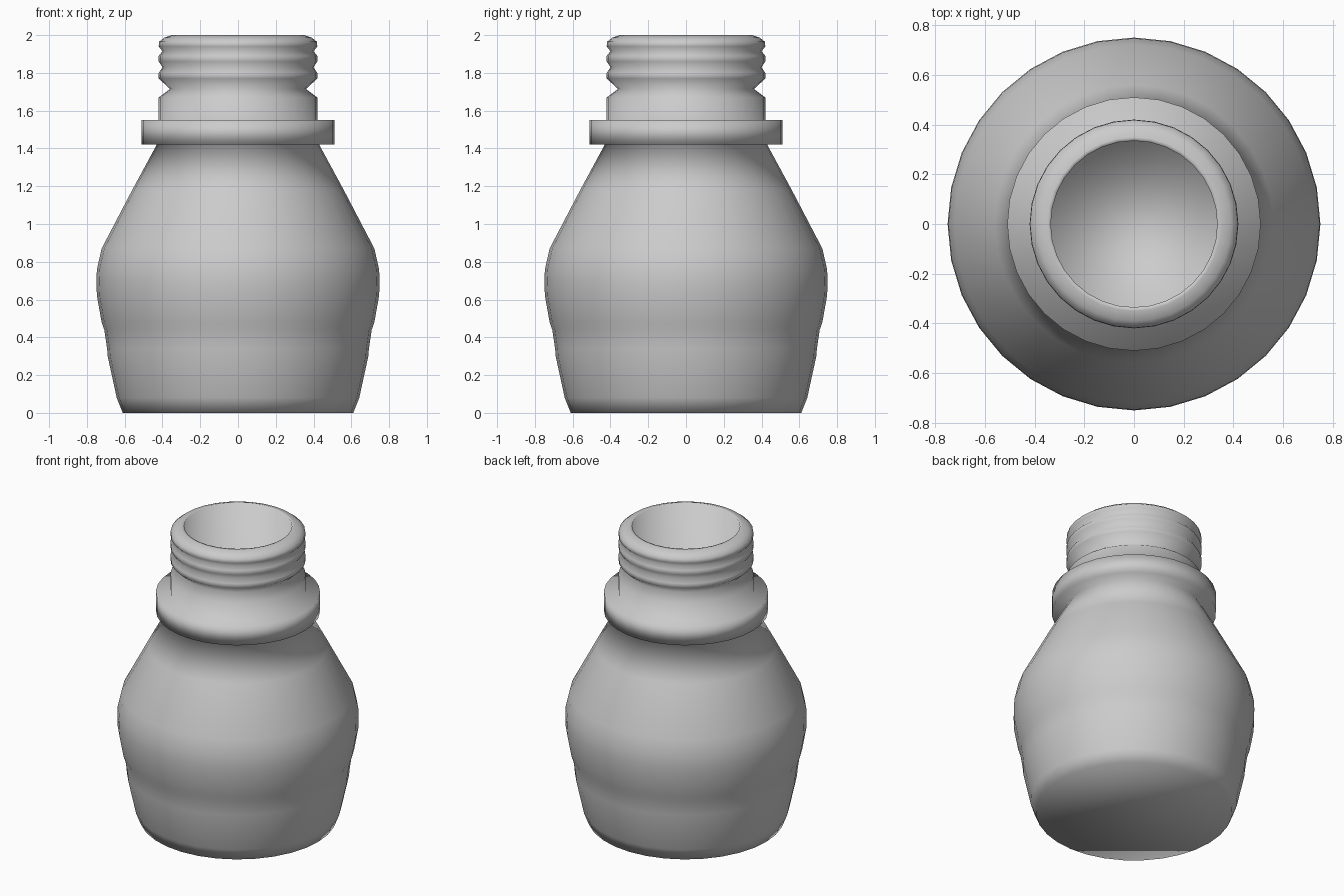
import bpy, bmesh
from math import cos, sin, pi

if "Cube" in bpy.data.objects:
    bpy.data.objects.remove(bpy.data.objects["Cube"])

SIDES = 32


def lathe(name, profile):
    """Revolve (radius, height) points around z and cap both ends."""
    bm = bmesh.new()
    rings = []
    for r, z in profile:
        rings.append([bm.verts.new((r * cos(2 * pi * i / SIDES), r * sin(2 * pi * i / SIDES), z))
                      for i in range(SIDES)])
    for a, b in zip(rings, rings[1:]):
        for i in range(SIDES):
            j = (i + 1) % SIDES
            bm.faces.new((a[i], a[j], b[j], b[i]))
    bm.faces.new(rings[0][::-1])
    bm.faces.new(rings[-1])
    for f in bm.faces:
        f.smooth = True
    mesh = bpy.data.meshes.new(name)
    bm.to_mesh(mesh)
    bm.free()
    obj = bpy.data.objects.new(name, mesh)
    bpy.context.collection.objects.link(obj)
    return obj


# Belly with a shallow band, tapering into the shoulder
body = [(0.61, 0), (0.642, 0.08), (0.69, 0.30), (0.693, 0.34), (0.708, 0.44),
        (0.722, 0.48), (0.747, 0.62), (0.75, 0.70), (0.747, 0.76),
        (0.722, 0.87), (0.56, 1.18), (0.43, 1.42)]
# Support collar and plain neck
collar = [(0.51, 1.42), (0.51, 1.55), (0.42, 1.55), (0.42, 1.67)]
# Undercut and screw ridges
ridges = [(0.36, 1.715), (0.42, 1.77), (0.42, 1.80), (0.40, 1.83),
          (0.42, 1.86), (0.42, 1.89), (0.40, 1.915), (0.42, 1.94)]
# Rolled lip and the smooth bore inside
lip = [(0.418, 1.965), (0.39, 1.987), (0.35, 2.0), (0.335, 2.0), (0.335, 1.45)]

lathe("bottle", body + collar + ridges + lip)
